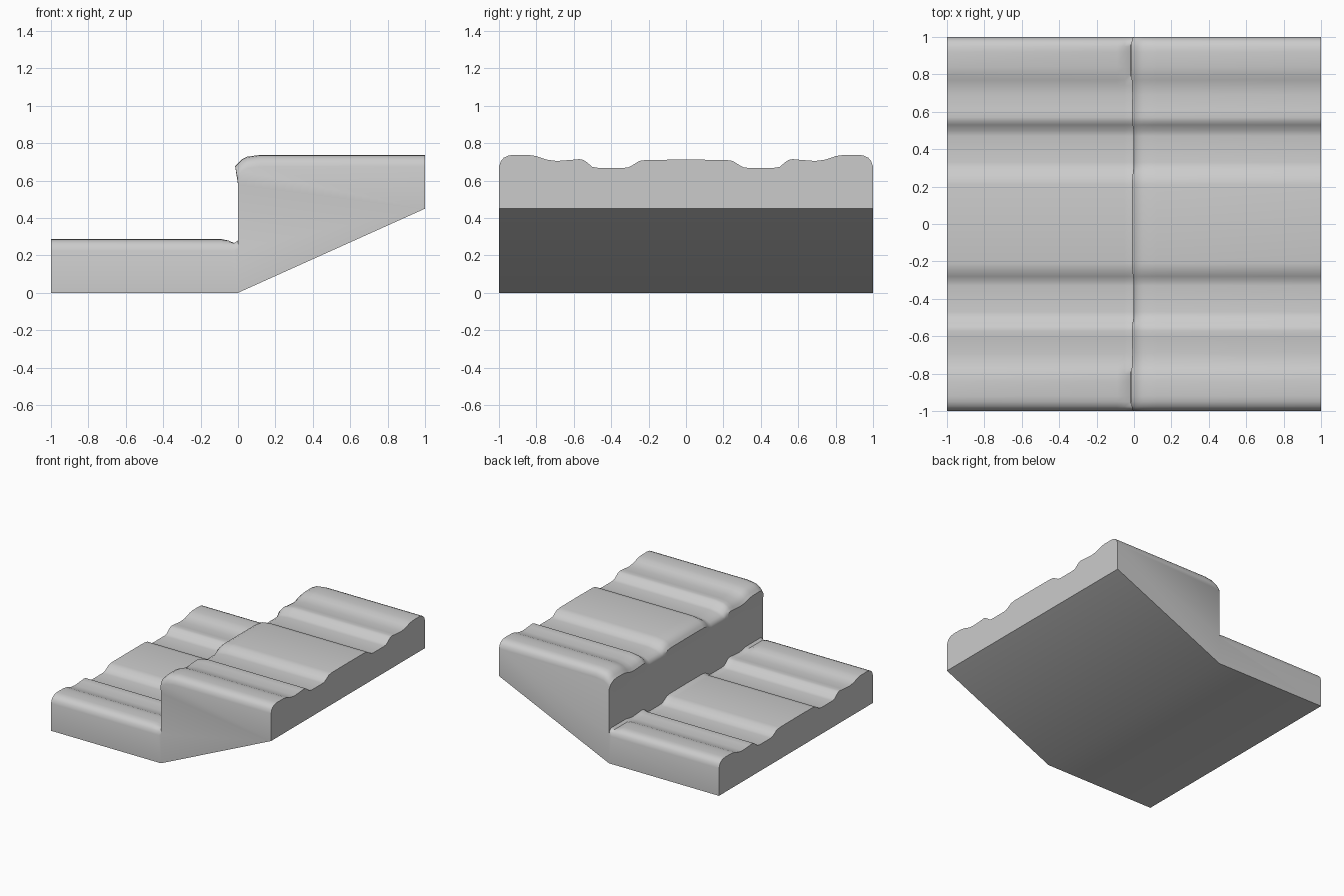
import bpy, bmesh, math

if "Cube" in bpy.data.objects:
    bpy.data.objects.remove(bpy.data.objects["Cube"])

# Half of the worn cross-section of the tread (y, z), mirrored about y = 0
half = [(0, .712), (.21, .711), (.25, .705), (.28, .686), (.305, .672), (.33, .668),
        (.47, .668), (.5, .673), (.53, .698), (.55, .711), (.57, .715), (.61, .711),
        (.69, .705), (.74, .711), (.77, .72), (.8, .731), (.84, .737), (.92, .738),
        (.95, .734), (.975, .722), (.99, .704), (1, .675)]
profile = [(-y, z) for y, z in reversed(half[1:])] + half
RISE = 0.45

# Stations from the low end, up the riser, to the high end: p -> (x, z)
stations = [
    lambda p: (-1, p - RISE),
    lambda p: (-.09, p - RISE),
    lambda p: (-.05, min(p - RISE, .279)),
    lambda p: (-.02, min(p - RISE, .266)),
    lambda p: (0, min(p - RISE + .01, .28)),
    lambda p: (0, .58),
    lambda p: (-.2 * (p - .66), p - .06),
    lambda p: (.005, p - .04),
    lambda p: (.02, p - .025),
    lambda p: (.05, p - .01),
    lambda p: (.12, p),
    lambda p: (1, p),
]

bm = bmesh.new()
rows = []
for station in stations:
    row = []
    for y, p in profile:
        x, z = station(p)
        row.append(bm.verts.new((x, y, z)))
    rows.append(row)

# Treads and riser
for a, b in zip(rows, rows[1:]):
    for i in range(len(profile) - 1):
        bm.faces.new((a[i], b[i], b[i + 1], a[i + 1]))

# Underside: flat, then sloping up
base = [[bm.verts.new((x, y, z)) for y in (-1, 1)] for x, z in ((-1, 0), (0, 0), (1, RISE))]
for a, b in zip(base, base[1:]):
    bm.faces.new((a[0], a[1], b[1], b[0]))

# Side walls, split below the riser
for side, col in ((0, 0), (1, -1)):
    edge = [r[col] for r in rows]
    bm.faces.new(edge[:5] + [base[1][side], base[0][side]])
    bm.faces.new(edge[4:] + [base[2][side], base[1][side]])

# End walls
bm.faces.new(rows[0] + [base[0][1], base[0][0]])
bm.faces.new(rows[-1] + [base[2][1], base[2][0]])
bmesh.ops.recalc_face_normals(bm, faces=bm.faces)

mesh = bpy.data.meshes.new("stone_step")
bm.to_mesh(mesh)
bm.free()
step = bpy.data.objects.new("stone_step", mesh)
bpy.context.collection.objects.link(step)

grey = bpy.data.materials.new("plain grey")
grey.diffuse_color = (0.6, 0.6, 0.6, 1)
grey.use_nodes = True
grey.node_tree.nodes["Principled BSDF"].inputs["Base Color"].default_value = grey.diffuse_color
mesh.materials.append(grey)

bpy.context.view_layer.objects.active = step
step.select_set(True)
bpy.ops.object.shade_smooth_by_angle(angle=math.radians(40))
